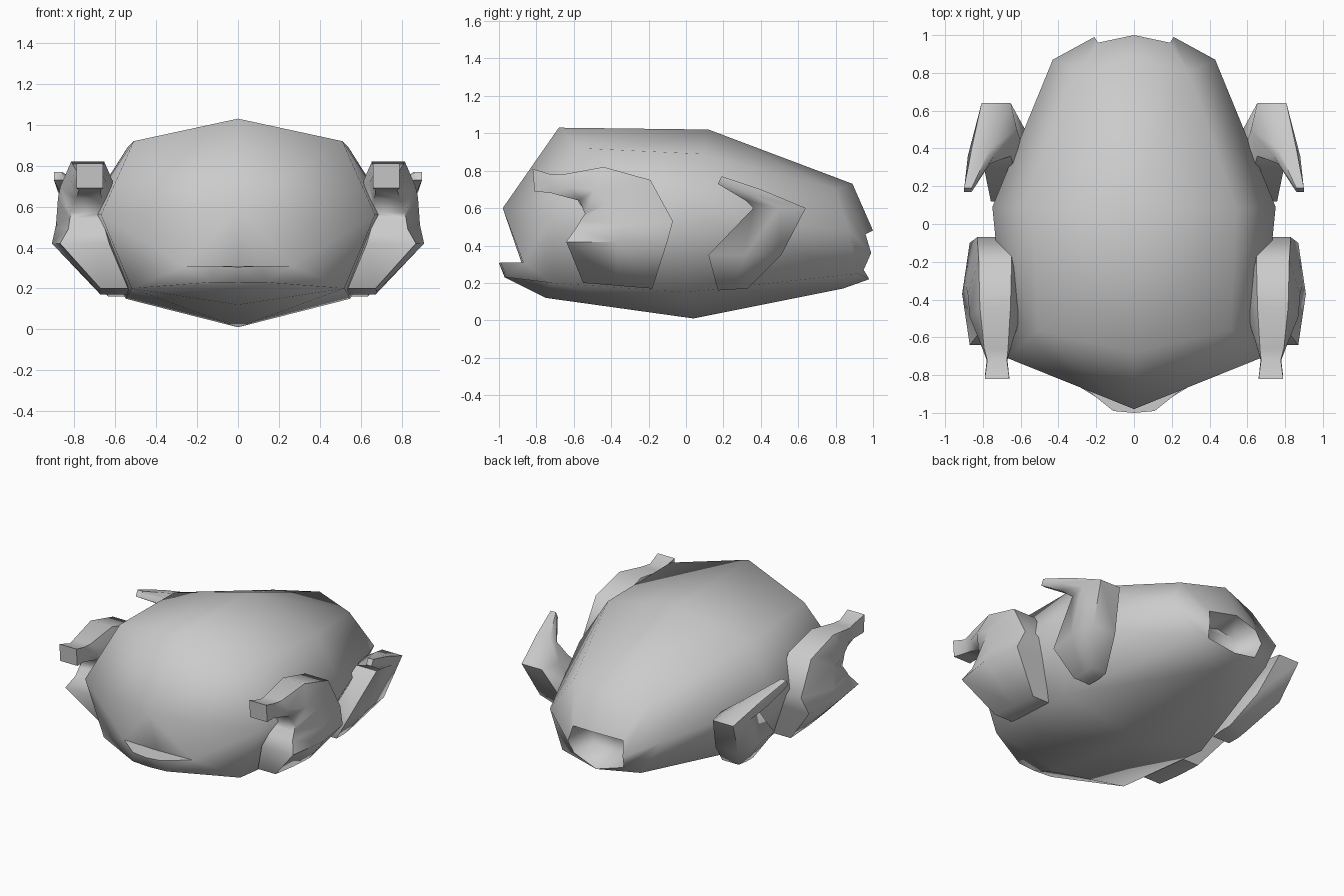
import bpy
import bmesh
import math

if "Cube" in bpy.data.objects:
    bpy.data.objects.remove(bpy.data.objects["Cube"])

skin = bpy.data.materials.new("roast_grey")
skin.diffuse_color = (0.6, 0.6, 0.6, 1)
skin.use_nodes = True
skin.node_tree.nodes["Principled BSDF"].inputs["Base Color"].default_value = skin.diffuse_color


def finish(name, bm, angle):
    bmesh.ops.recalc_face_normals(bm, faces=bm.faces)
    mesh = bpy.data.meshes.new(name)
    bm.to_mesh(mesh)
    bm.free()
    mesh.materials.append(skin)
    ob = bpy.data.objects.new(name, mesh)
    bpy.context.collection.objects.link(ob)
    bpy.ops.object.select_all(action='DESELECT')
    ob.select_set(True)
    bpy.context.view_layer.objects.active = ob
    bpy.ops.object.shade_smooth_by_angle(angle=math.radians(angle))
    return ob


# Body: rings of top, shoulder, side, lower edge and belly, with both halves
def build_body():
    bm = bmesh.new()

    def add(p):
        right = bm.verts.new(p)
        left = right if p[0] == 0 else bm.verts.new((-p[0], p[1], p[2]))
        return (right, left)

    def face(*pairs):
        for side in (0, 1):
            bm.faces.new([p[side] for p in pairs])

    profiles = [
        [(0, -.68, 1.03), (.51, -.56, .92), (.67, -.71, .56), (.52, -.72, .2), (0, -.75, .12)],
        [(0, .12, 1.02), (.54, .08, .89), (.75, .09, .56), (.55, .0, .15), (0, .04, .01)],
        [(0, .89, .73), (.29, .8, .7), (.43, .87, .48), (.3, .92, .25), (0, .84, .17)],
        [(0, 1.0, .48), (.19, .96, .46), (.21, .99, .36), (.19, .95, .27), (0, .98, .22)],
        # cavity inside the tail opening
        [(0, .82, .46), (.13, .82, .43), (.15, .82, .36), (.13, .82, .3), (0, .82, .28)],
    ]
    rings = [[add(p) for p in prof] for prof in profiles]
    for a, b in zip(rings, rings[1:]):
        for i in range(4):
            face(a[i], a[i + 1], b[i + 1], b[i])
    bm.faces.new([p[0] for p in rings[-1]] + [p[1] for p in rings[-1][3:0:-1]])

    # breast tip and neck flap
    top, shoulder, side, low, belly = rings[0]
    nose, chin = add((0, -.98, .6)), add((0, -.88, .31))
    corner, tip = add((.26, -.87, .31)), add((.11, -.99, .31))
    tip_mid, under = add((0, -1.0, .305)), add((.13, -.96, .23))
    under_mid = add((0, -.97, .23))
    face(top, nose, shoulder)
    face(shoulder, nose, side)
    face(side, nose, corner)
    face(nose, chin, corner)
    face(side, corner, low)
    face(chin, tip_mid, tip, corner)
    face(tip_mid, under_mid, under, tip)
    face(corner, tip, under)
    face(corner, under, low)
    face(low, under, under_mid, belly)
    finish("bird_body", bm, 75)


# Limb: hexagonal sections given by front point, back point and x range
def build_limb(name, sections, sign):
    bm = bmesh.new()
    rings = []
    for (py, pz), (qy, qz), x0, x1, flat in sections:
        c, w = (x0 + x1) / 2, (x1 - x0) / 2
        my, mz = (py + qy) / 2, (pz + qz) / 2
        pts = [(c - w * flat, py, pz), (c + w * flat, py, pz), (c + w, my, mz),
               (c + w * flat, qy, qz), (c - w * flat, qy, qz), (c - w, my, mz)]
        rings.append([bm.verts.new((sign * x, y, z)) for x, y, z in pts])
    for a, b in zip(rings, rings[1:]):
        for i in range(6):
            j = (i + 1) % 6
            bm.faces.new((a[i], a[j], b[j], b[i]))
    bm.faces.new(rings[0])
    bm.faces.new(rings[-1])
    finish(name, bm, 60)


drumstick = [
    ((-.81, .69), (-.82, .81), .66, .79, 1),
    ((-.72, .68), (-.72, .78), .67, .78, .95),
    ((-.57, .64), (-.66, .78), .64, .82, .7),
    ((-.54, .57), (-.44, .82), .6, .87, .6),
    ((-.56, .54), (-.19, .75), .59, .88, .6),
    ((-.59, .49), (-.07, .53), .59, .89, .6),
    ((-.64, .42), (-.1, .42), .59, .91, .75),
    ((-.55, .2), (-.18, .17), .53, .68, .9),
]
wing = [
    ((.17, .73), (.19, .77), .86, .9, 1),
    ((.32, .64), (.4, .7), .74, .88, .7),
    ((.36, .6), (.64, .6), .62, .84, .7),
    ((.12, .35), (.51, .35), .56, .78, .8),
    ((.17, .16), (.33, .17), .5, .64, .9),
]

build_body()
for label, sign in (("right", 1), ("left", -1)):
    build_limb("drumstick_" + label, drumstick, sign)
    build_limb("wing_" + label, wing, sign)
